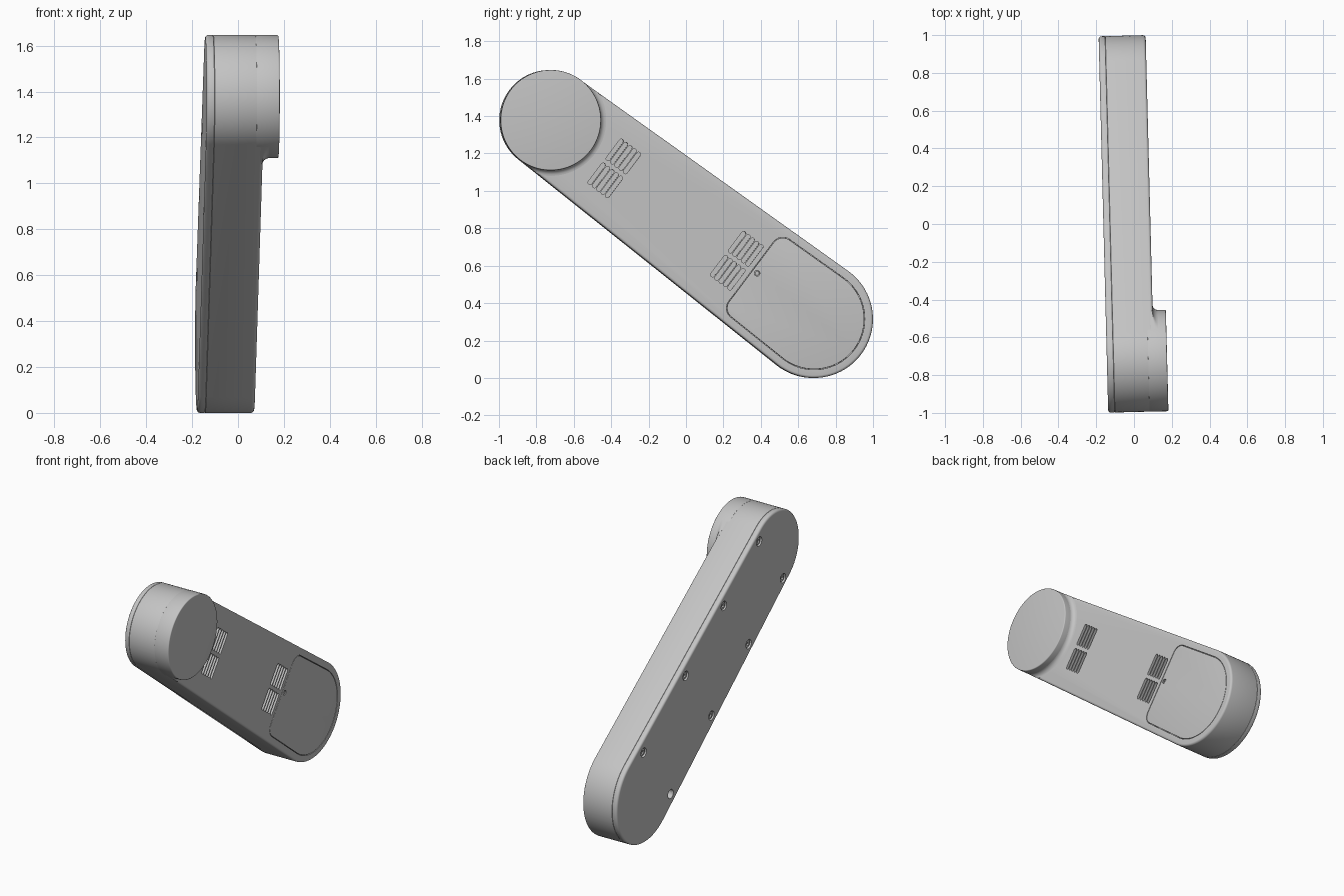
import bpy, bmesh, math
from math import sin, cos, pi
from mathutils import Matrix, Vector

if "Cube" in bpy.data.objects:
    bpy.data.objects.remove(bpy.data.objects["Cube"])

# Main sizes: centres of the two round ends (y, z) and their radii
TOP, LOW = Vector((-0.727, 1.378)), Vector((0.683, 0.315))
R1, R2 = 0.268, 0.315
AXIS = LOW - TOP
LENGTH = AXIS.length
AXIS.normalize()
TURN = pi / 2 + math.asin((R2 - R1) / LENGTH)
BACK, SEAM, FACE, CAP = -0.162, -0.127, 0.087, 0.157

# Local frame: along the arm, across the arm, out of the face (+x)
FRAME = Matrix.Rotation(0.0255, 4, 'Z') @ Matrix((
    (0, 0, 1, 0),
    (AXIS.x, -AXIS.y, 0, TOP.x),
    (AXIS.y, AXIS.x, 0, TOP.y),
    (0, 0, 0, 1)))

grey = bpy.data.materials.new("plain_grey")
grey.use_nodes = True
COLOUR = (0.55, 0.55, 0.55, 1)
grey.diffuse_color = COLOUR
grey.node_tree.nodes["Principled BSDF"].inputs["Base Color"].default_value = COLOUR


def arc(cx, cy, r, a0, a1, n):
    return [(cx + r * cos(a0 + (a1 - a0) * i / n), cy + r * sin(a0 + (a1 - a0) * i / n))
            for i in range(n + 1)]


def circle(cx, cy, r, n=24):
    return arc(cx, cy, r, 0, 2 * pi, n)[:-1]


def arm_outline(inset):
    return (arc(LENGTH, 0, R2 - inset, -TURN, TURN, 56)
            + arc(0, 0, R1 - inset, TURN, 2 * pi - TURN, 56))


def hatch_outline(inset):
    r, c, d, w = R2 - 0.047 - inset, 0.06 - inset, 1.407, 0.198
    return (arc(LENGTH, 0, r, -TURN, TURN, 48)
            + arc(d, w, c, TURN, pi, 10) + arc(d, -w, c, pi, 2 * pi - TURN, 10))


def slot_outline(d, n0, n1, r):
    return arc(d, n1, r, 0, pi, 8) + arc(d, n0, r, pi, 2 * pi, 8)


def loft(bm, layers):
    """Skin a stack of (outline, height) layers and close both ends."""
    rings = [[bm.verts.new((x, y, h)) for x, y in pts] for pts, h in layers]
    for a, b in zip(rings, rings[1:]):
        for i in range(len(a)):
            j = (i + 1) % len(a)
            bm.faces.new((a[i], a[j], b[j], b[i]))
    bm.faces.new(rings[0][::-1])
    bm.faces.new(rings[-1])


def make(name, stacks, helper=False):
    bm = bmesh.new()
    for layers in stacks:
        loft(bm, layers)
    bmesh.ops.recalc_face_normals(bm, faces=bm.faces)
    mesh = bpy.data.meshes.new(name)
    bm.to_mesh(mesh)
    bm.free()
    mesh.transform(FRAME)
    mesh.materials.append(grey)
    ob = bpy.data.objects.new(name, mesh)
    bpy.context.collection.objects.link(ob)
    if helper:
        ob.hide_render = True
        ob.hide_set(True)
    return ob


def cut(ob, cutter):
    mod = ob.modifiers.new("cut", 'BOOLEAN')
    mod.object, mod.operation, mod.solver = cutter, 'DIFFERENCE', 'EXACT'


def rounded(outline, h0, h1, b0, b1, steps=4):
    """Layers of a solid whose two rims are rounded by b0 and b1."""
    angles = [pi / 2 * i / steps for i in range(steps + 1)]
    return ([(outline(b0 * (1 - sin(a))), h0 + b0 * (1 - cos(a))) for a in angles]
            + [(outline(b1 * (1 - cos(a))), h1 - b1 * (1 - sin(a))) for a in angles])


def disc(d, n, r):
    return lambda inset: circle(d, n, r - inset)


# Arm body and back cover, meeting in a fine seam
body = make("arm_body", [rounded(arm_outline, SEAM, FACE, 0.003, 0.014)])
cover = make("back_cover", [rounded(arm_outline, BACK, SEAM, 0.014, 0.003)])

# Round raised head
make("round_head", [rounded(lambda i: circle(0, 0, R1 + 0.0005 - i, 112),
                            FACE - 0.03, CAP, 0.001, 0.006)])


# Concave fillet at the foot of the head, kept within the arm outline
def fillet_ring(r):
    pts = []
    for x, y in circle(0, 0, r, 112):
        a = abs(math.atan2(y, x))
        limit = R1 / cos(a - TURN) if a < TURN and cos(a - TURN) > 0.3 else R1
        if a < 0.4:
            limit = r
        k = min(1, limit / r)
        pts.append((x * k, y * k))
    return pts


F = 0.03
make("head_fillet", [[(fillet_ring(R1 + F), FACE - 0.012)]
     + [(fillet_ring(R1 + F * (1 - sin(a))), FACE + F * (1 - cos(a)))
        for a in (pi / 2 * i / 6 for i in range(7))]])

# Two blocks of vent slots, each of two rows
slots = []
for start in (0.37, 1.19):
    for i in range(5):
        for n0, n1 in ((0.022, 0.138), (-0.138, -0.022)):
            outline = slot_outline(start + i * 0.029, n0, n1, 0.0115)
            slots.append([(outline, FACE - 0.02), (outline, FACE + 0.02)])
cut(body, make("vent_cutter", slots, True))

# Hatch set into the face with a fine gap around it
cut(body, make("hatch_cutter", [[(hatch_outline(-0.003), FACE - 0.02),
                                 (hatch_outline(-0.003), FACE + 0.02)]], True))
hatch = make("hatch", [rounded(hatch_outline, FACE - 0.021, FACE, 0.001, 0.002)])

# Hatch screw
SD, SN = 1.375, 0.012
cut(hatch, make("hatch_screw_cutter", [[(circle(SD, SN, 0.015), FACE - 0.012),
                                       (circle(SD, SN, 0.015), FACE + 0.02)]], True))
hatch_screw = make("hatch_screw", [rounded(disc(SD, SN, 0.012), FACE - 0.014, FACE - 0.003,
                                           0.001, 0.002)])
cut(hatch_screw, make("hatch_socket_cutter", [[(circle(SD, SN, 0.006, 6), FACE - 0.009),
                                              (circle(SD, SN, 0.006, 6), FACE + 0.02)]], True))

# Back screws in pairs; the last hole is left open
holes, sockets, screws = [], [], []
for d in (0.055, 0.53, 1.045, 1.61):
    for side in (1, -1):
        n = side * (0.215 + 0.018 * d)
        is_open = d > 1.5 and side < 0
        holes.append([(circle(d, n, 0.03), BACK - 0.02),
                      (circle(d, n, 0.03), SEAM + (0.02 if is_open else -0.008))])
        if not is_open:
            screws.append(rounded(disc(d, n, 0.024), BACK + 0.006, SEAM - 0.006, 0.004, 0.001))
            sockets.append([(circle(d, n, 0.012, 6), BACK - 0.02),
                            (circle(d, n, 0.012, 6), BACK + 0.016)])
cut(cover, make("screw_hole_cutter", holes, True))
cut(make("back_screws", screws), make("screw_socket_cutter", sockets, True))

# Smooth shading with crisp edges
for ob in bpy.context.scene.objects:
    ob.select_set(ob.type == 'MESH' and not ob.hide_render)
    if ob.select_get():
        bpy.context.view_layer.objects.active = ob
bpy.ops.object.shade_smooth_by_angle(angle=math.radians(35))
